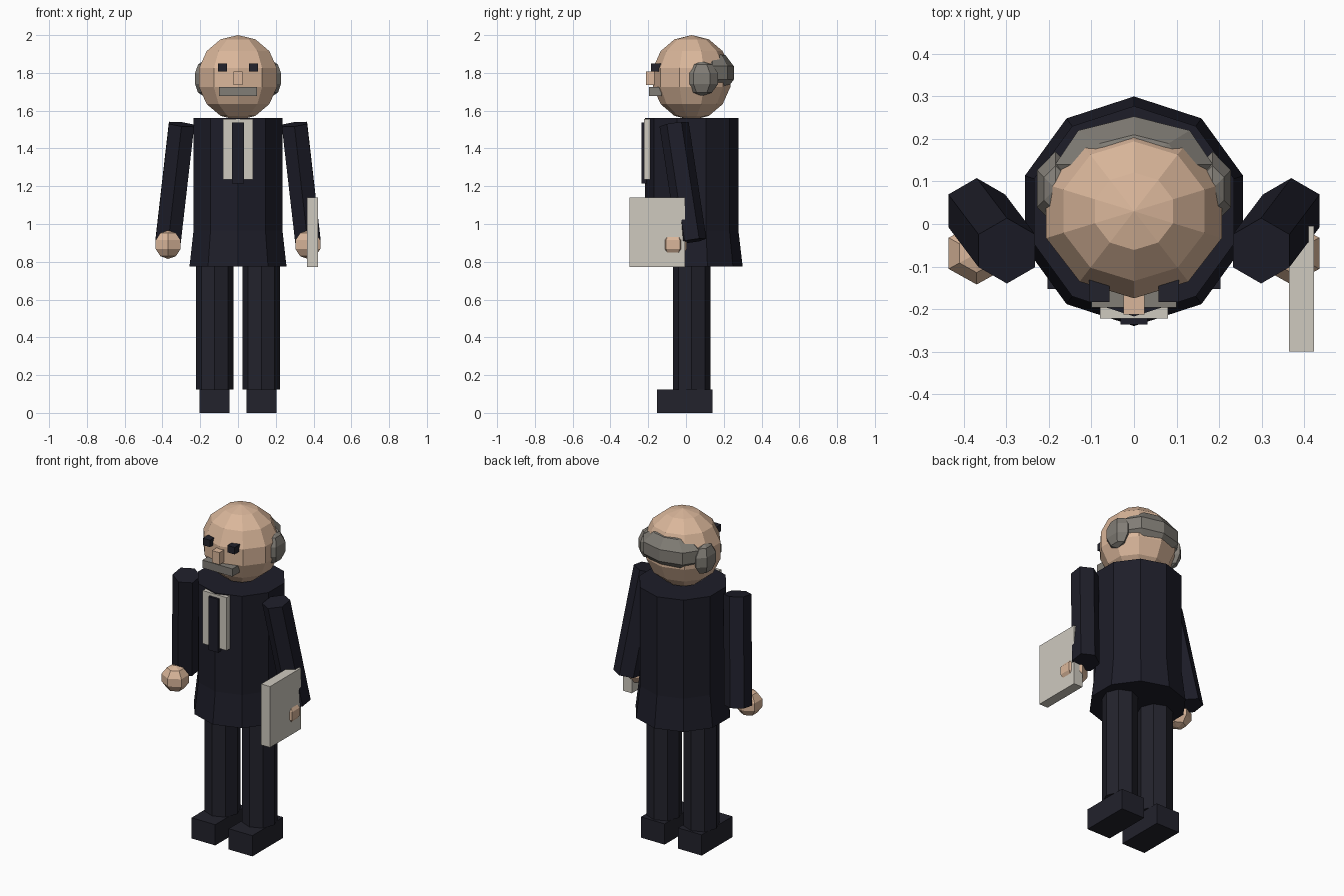
import bpy, bmesh, math

if "Cube" in bpy.data.objects:
    bpy.data.objects.remove(bpy.data.objects["Cube"])


def material(name, r, g, b):
    m = bpy.data.materials.new(name)
    m.diffuse_color = (r, g, b, 1)
    m.use_nodes = True
    m.node_tree.nodes["Principled BSDF"].inputs["Base Color"].default_value = m.diffuse_color
    return m


SKIN = material("skin", 0.70, 0.47, 0.325)
COAT = material("dark navy", 0.0125, 0.0125, 0.022)
TROUSER = material("charcoal navy", 0.016, 0.016, 0.025)
GREY = material("grey hair", 0.22, 0.205, 0.18)
PALE = material("pale linen", 0.62, 0.585, 0.52)


def finish(name, bm, mat):
    bmesh.ops.recalc_face_normals(bm, faces=bm.faces[:])
    me = bpy.data.meshes.new(name)
    bm.to_mesh(me)
    bm.free()
    me.materials.append(mat)
    ob = bpy.data.objects.new(name, me)
    bpy.context.collection.objects.link(ob)
    return ob


def box(name, x, y, z, mat):
    """Box from (min, max) ranges."""
    bm = bmesh.new()
    bmesh.ops.create_cube(bm, size=1)
    for v in bm.verts:
        for i, (a, b) in enumerate((x, y, z)):
            v.co[i] = (a + b) / 2 + v.co[i] * (b - a)
    return finish(name, bm, mat)


def loft(name, sections, n, mat, tilt=(0, 0)):
    """Stack n-sided rings (x, y, z, rx, ry), one corner towards +y; zero radius makes a point."""
    bm = bmesh.new()
    rings = []
    for x, y, z, rx, ry in sections:
        if rx < 1e-5:
            rings.append([bm.verts.new((x, y, z))])
            continue
        ring = []
        for i in range(n):
            a = 2 * math.pi * i / n
            dx, dy = rx * math.sin(a), ry * math.cos(a)
            ring.append(bm.verts.new((x + dx, y + dy, z + tilt[0] * dx + tilt[1] * dy)))
        rings.append(ring)
    for lo, hi in zip(rings, rings[1:]):
        for i in range(n):
            j = (i + 1) % n
            quad = [lo[i % len(lo)], lo[j % len(lo)], hi[j % len(hi)], hi[i % len(hi)]]
            bm.faces.new(list(dict.fromkeys(quad)))
    for ring in (rings[0], rings[-1]):
        if len(ring) > 2:
            bm.faces.new(ring)
    return finish(name, bm, mat)


def ball(name, c, r, n, rings, mat):
    """Faceted ellipsoid with poles on z."""
    secs = []
    for k in range(rings + 1):
        t = math.pi * k / rings
        s = math.sin(t)
        secs.append((c[0], c[1], c[2] - r[2] * math.cos(t), r[0] * s, r[1] * s))
    return loft(name, secs, n, mat)


# Long coat body with flared hem
loft("coat_body", [(0, 0.03, 0.775, 0.27, 0.27),
                   (0, 0.03, 0.965, 0.2475, 0.2475),
                   (0, 0.03, 1.56, 0.2475, 0.2475)], 10, COAT)

# Shirt front and necktie
box("shirt_front", (-0.08, 0.08), (-0.222, -0.19), (1.235, 1.555), PALE)
box("necktie", (-0.032, 0.032), (-0.236, -0.21), (1.215, 1.537), COAT)

# Head and face
ball("head", (0, 0.03, 1.775), (0.223, 0.21, 0.225), 10, 7, SKIN)
box("nose", (-0.025, 0.025), (-0.213, -0.13), (1.735, 1.808), SKIN)
box("moustache", (-0.1, 0.1), (-0.197, -0.13), (1.677, 1.724), GREY)
ball("back_hair", (0, 0.14, 1.80), (0.195, 0.119, 0.115), 8, 5, GREY)

# Paired parts
for s, side in ((-1, "left"), (1, "right")):
    def span(a, b):
        return tuple(sorted((s * a, s * b)))

    box(side + "_eye", span(0.058, 0.106), (-0.184, -0.12), (1.808, 1.85), TROUSER)
    ball(side + "_side_hair", (s * 0.185, 0.083, 1.77), (0.052, 0.092, 0.092), 6, 5, GREY)
    loft(side + "_arm", [(s * 0.37, 0.031, 0.91, 0.077, 0.077),
                         (s * 0.299, -0.063, 1.528, 0.077, 0.077)], 6, COAT,
         (s * 0.113, 0.152))
    ball(side + "_hand", (s * 0.37, -0.069, 0.891), (0.08, 0.077, 0.076), 6, 5, SKIN)
    loft(side + "_leg", [(s * 0.124, 0.03, 0.125, 0.099, 0.099),
                         (s * 0.124, 0.03, 0.8, 0.099, 0.099)], 8, TROUSER)
    box(side + "_shoe", span(0.045, 0.203), (-0.153, 0.14), (0, 0.125), TROUSER)

# Flat folder held in one hand
box("folder", (0.365, 0.424), (-0.3, -0.005), (0.772, 1.14), PALE)
